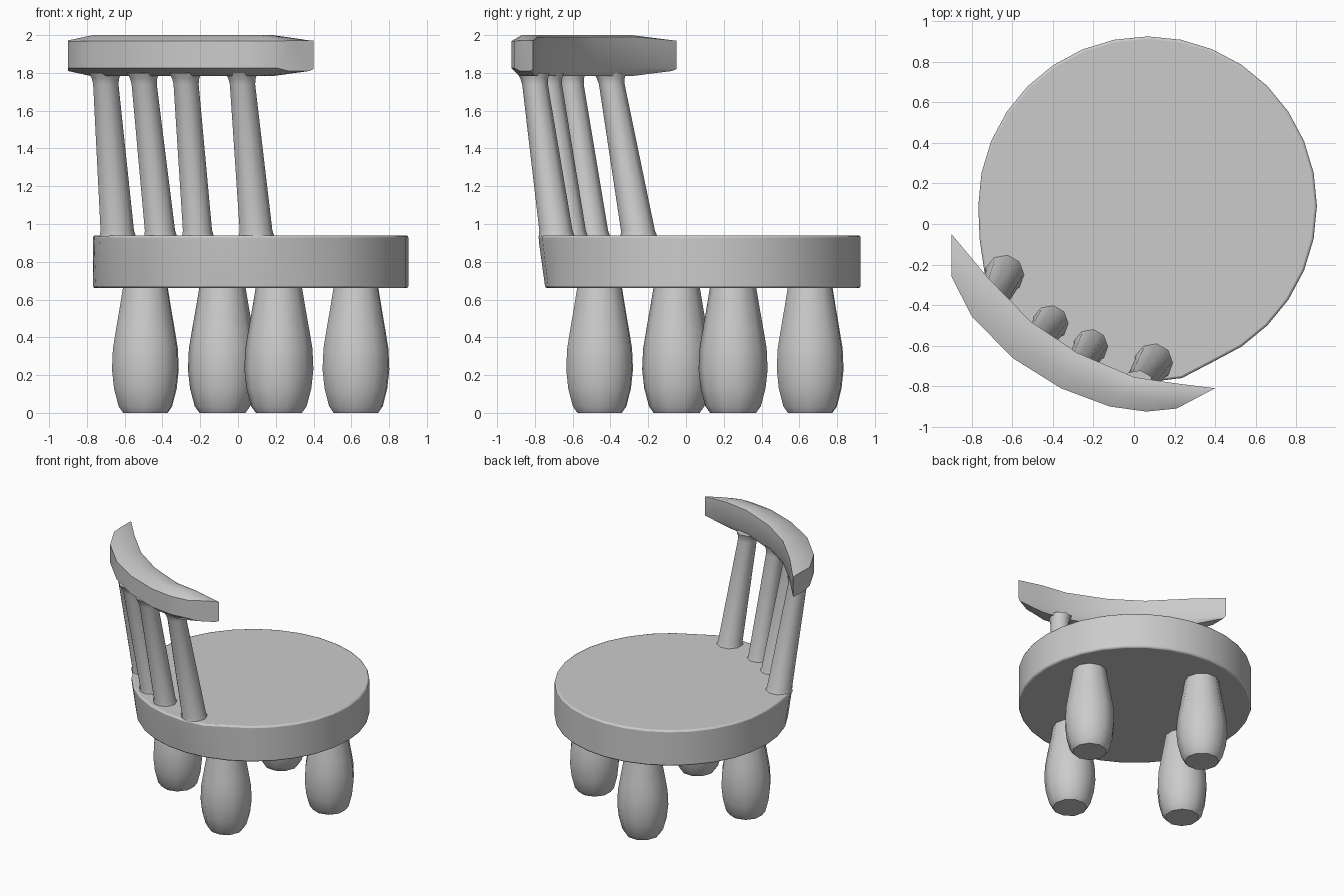
import bpy, bmesh, math

if "Cube" in bpy.data.objects:
    bpy.data.objects.remove(bpy.data.objects["Cube"])

CX, CY = 0.067, 0.09          # seat centre; the chair's back points to 240 degrees
BACK = math.radians(240)


def loft(name, rings, angle=40, bevel=0.0):
    """Skin a list of equal-length closed rings and cap both ends."""
    bm = bmesh.new()
    vs = [[bm.verts.new(p) for p in ring] for ring in rings]
    n = len(vs[0])
    for a, b in zip(vs, vs[1:]):
        for i in range(n):
            j = (i + 1) % n
            bm.faces.new((a[i], a[j], b[j], b[i]))
    bm.faces.new(vs[0][::-1])
    bm.faces.new(vs[-1])
    bmesh.ops.recalc_face_normals(bm, faces=bm.faces)
    me = bpy.data.meshes.new(name)
    bm.to_mesh(me)
    bm.free()
    ob = bpy.data.objects.new(name, me)
    bpy.context.collection.objects.link(ob)
    if bevel:
        mod = ob.modifiers.new("soft_edge", 'BEVEL')
        mod.width, mod.segments, mod.limit_method = bevel, 2, 'ANGLE'
        mod.angle_limit = math.radians(50)
    bpy.ops.object.select_all(action='DESELECT')
    bpy.context.view_layer.objects.active = ob
    ob.select_set(True)
    bpy.ops.object.shade_smooth_by_angle(angle=math.radians(angle))
    return ob


def ring(x, y, z, r, sides, turn=0.0):
    return [(x + r * math.cos(turn + math.tau * i / sides),
             y + r * math.sin(turn + math.tau * i / sides), z)
            for i in range(sides)]


# Seat: thick disc whose top edge flares out under the spindles
def seat_ring(z, flare):
    pts = []
    for i in range(32):
        a = math.tau * i / 32
        off = abs(a - BACK) / math.radians(40)
        r = 0.835 + flare * max(0.0, min(1.0, (1.3 - off) / 0.3))
        pts.append((CX + r * math.cos(a), CY + r * math.sin(a), z))
    return pts


loft("seat", [seat_ring(0.66, 0.0), seat_ring(0.90, 0.033), seat_ring(0.94, 0.036)],
     bevel=0.012)

# Legs: four bulbous feet around the seat centre
leg_profile = [(0.0, 0.122), (0.035, 0.147), (0.13, 0.172), (0.23, 0.183),
               (0.34, 0.178), (0.43, 0.163), (0.56, 0.14), (0.68, 0.12)]
for k, name in enumerate(("left_leg", "front_leg", "right_leg", "rear_leg")):
    a = math.radians(195 + 90 * k)
    x, y = CX + 0.577 * math.cos(a), CY + 0.01 + 0.577 * math.sin(a)
    loft(name, [ring(x, y, z, r, 10, a) for z, r in leg_profile], angle=45)

# Spindles: tapered, leaning outwards, flared at both ends
spindles = [((-0.64, -0.25), (-0.705, -0.40), 0.092),
            ((-0.413, -0.49), (-0.503, -0.615), 0.083),
            ((-0.215, -0.605), (-0.28, -0.73), 0.08),
            ((0.095, -0.685), (0.018, -0.805), 0.09)]
for k, (lo, hi, r0) in enumerate(spindles):
    rings = []
    for z, extra in ((0.93, 0.008), (0.965, 0.0), (1.74, 0.0), (1.77, 0.006), (1.80, 0.02)):
        t = (z - 0.94) / 0.84
        r = r0 + (0.068 - r0) * t + extra
        rings.append(ring(lo[0] + (hi[0] - lo[0]) * t, lo[1] + (hi[1] - lo[1]) * t,
                          z, r, 9, BACK))
    loft(f"back_spindle_{k + 1}", rings, angle=60)

# Top rail: curved bar lofted between inner and outer plan outlines
inner = [(-0.90, -0.05), (-0.72, -0.265), (-0.51, -0.48), (-0.28, -0.635),
         (0.0, -0.755), (0.20, -0.785), (0.40, -0.81)]
outer = [(-0.90, -0.26), (-0.80, -0.455), (-0.60, -0.66), (-0.36, -0.81),
         (-0.12, -0.90), (0.06, -0.925), (0.21, -0.91)]
rings = []
for k, (p, q) in enumerate(zip(inner, outer)):
    end = k in (0, 6)
    top = 1.972 if end else 2.0
    low = 1.81 if end else 1.783
    section = [(0.0, 1.82), (0.0, 1.97 if end else 1.99), (0.12, top), (0.6, top),
               (1.0, 1.968), (1.0, 1.825), (0.7, low), (0.12, low)]
    rings.append([(p[0] + (q[0] - p[0]) * t, p[1] + (q[1] - p[1]) * t, z)
                  for t, z in section])
loft("top_rail", rings, angle=42)
